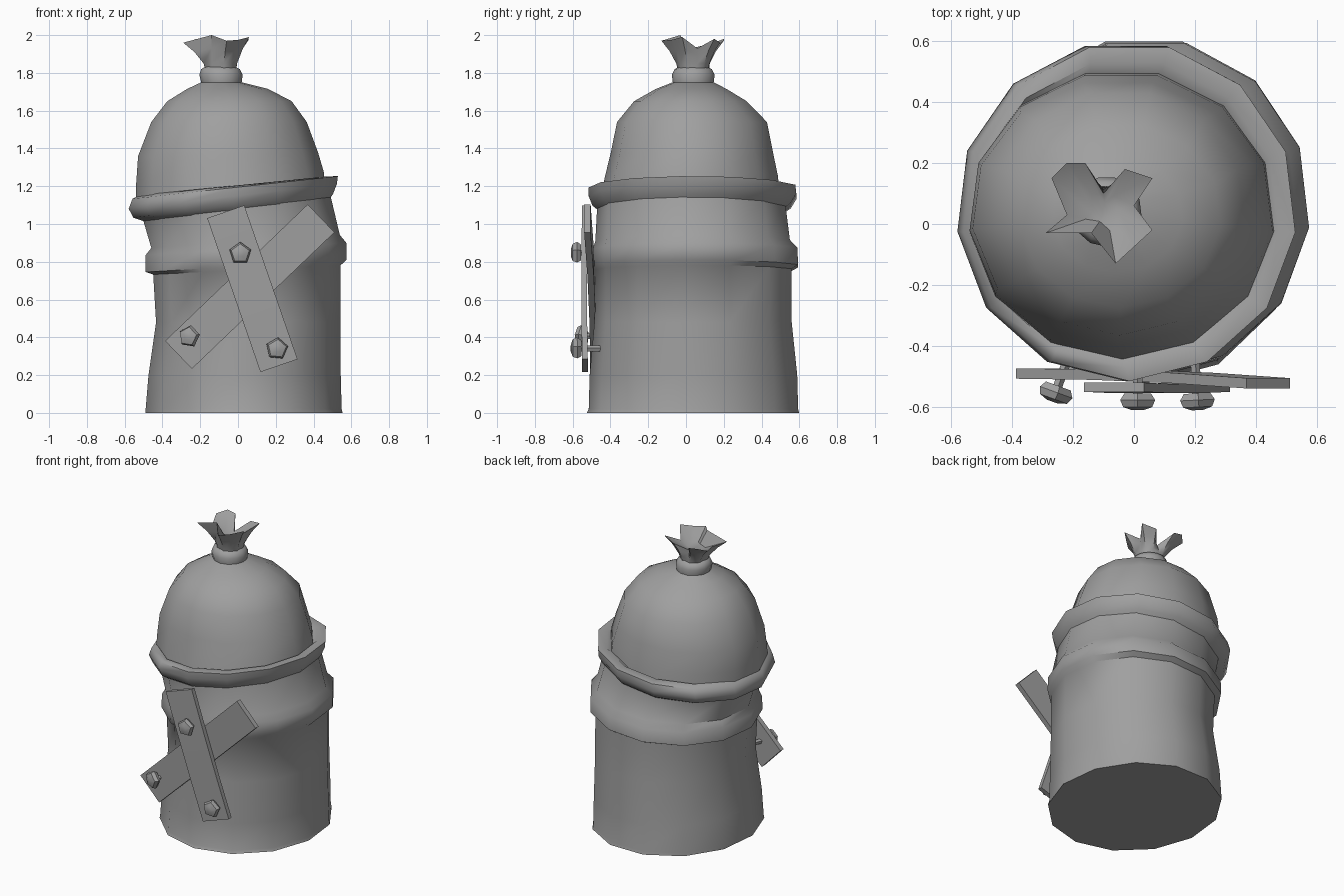
import bpy
import bmesh
from math import sin, cos, pi, radians
from mathutils import Vector, Matrix

default = bpy.data.objects.get("Cube")
if default:
    bpy.data.objects.remove(default, do_unlink=True)

grey = bpy.data.materials.new("clay_grey")
grey.use_nodes = True
grey.diffuse_color = (0.35, 0.35, 0.35, 1)
grey.node_tree.nodes["Principled BSDF"].inputs["Base Color"].default_value = (0.35, 0.35, 0.35, 1)


def finish(name, bm, angle):
    bmesh.ops.recalc_face_normals(bm, faces=bm.faces)
    mesh = bpy.data.meshes.new(name)
    bm.to_mesh(mesh)
    bm.free()
    mesh.materials.append(grey)
    obj = bpy.data.objects.new(name, mesh)
    bpy.context.collection.objects.link(obj)
    bpy.ops.object.select_all(action="DESELECT")
    obj.select_set(True)
    bpy.context.view_layer.objects.active = obj
    bpy.ops.object.shade_smooth_by_angle(angle=radians(angle))
    return obj


def loft(name, rings, angle, cap_start=True, cap_end=True):
    """Skin a list of point rings that all have the same count."""
    bm = bmesh.new()
    loops = [[bm.verts.new(p) for p in ring] for ring in rings]
    n = len(loops[0])
    for a, b in zip(loops, loops[1:]):
        for i in range(n):
            j = (i + 1) % n
            bm.faces.new((a[i], a[j], b[j], b[i]))
    if cap_start:
        bm.faces.new(loops[0])
    if cap_end:
        bm.faces.new(loops[-1])
    return finish(name, bm, angle)


def oval(z, x0, x1, y0, y1, tilt=0, sides=13):
    """Ring that fills the given extents, leaning up towards +x by tilt."""
    ring = []
    for i in range(sides):
        a = -pi / 2 + 2 * pi * i / sides
        x = (x0 + x1) / 2 + (x1 - x0) / 2 * cos(a) * 1.005
        y = (y0 + y1) / 2 + (y1 - y0) / 2 * sin(a)
        ring.append((x, y, z + tilt * x))
    return ring


# Barrel with a leaning waist band
barrel = [
    (0, -.49, .555, -.525, .615), (.02, -.49, .55, -.515, .61),
    (.2, -.475, .545, -.51, .605), (.48, -.435, .545, -.485, .575),
    (.755, -.45, .545, -.485, .575, .05), (.775, -.49, .575, -.5, .61, .06),
    (.865, -.49, .575, -.495, .605, .06), (.905, -.46, .54, -.48, .565, .07),
    (1.1, -.51, .49, -.47, .54, .11),
]
loft("barrel", [oval(*r) for r in barrel], 50)

# Rolled rim, leaning further
rim = [
    (1.07, -.5, .48, -.46, .53, .11), (1.1, -.555, .505, -.495, .57, .12),
    (1.15, -.58, .525, -.515, .6, .12), (1.195, -.56, .53, -.515, .595, .11),
    (1.205, -.52, .475, -.47, .54, .1), (1.17, -.5, .44, -.42, .49, .1),
]
loft("rim", [oval(*r) for r in rim], 55, False, False)

# Rounded sack top and its tied neck
sack = [
    (1.15, -.54, .465, -.45, .51, .08), (1.25, -.54, .455, -.43, .5, .06),
    (1.37, -.53, .425, -.4, .475, .02), (1.54, -.46, .365, -.365, .44),
    (1.65, -.375, .285, -.275, .33), (1.715, -.27, .16, -.16, .22),
    (1.75, -.195, .02, -.07, .15), (1.79, -.205, .025, -.075, .155),
    (1.82, -.195, .01, -.06, .14), (1.835, -.17, -.02, -.035, .11),
]
loft("sack", [oval(*r) for r in sack], 60)

# Flared, crumpled cloth above the tie, with a hollow inside
star = [(-.06, -.13, 1.97), (0, .06, 1.9), (.06, -.02, 1.99), (0, .06, 1.93),
        (.06, .15, 1.98), (-.03, .18, 1.96), (-.1, .1, 1.9), (-.16, .2, 1.97),
        (-.22, .2, 1.98), (-.27, .15, 1.96), (-.22, .03, 1.93),
        (-.29, -.03, 1.96), (-.14, -.03, 2.0)]
star[1] = (0, -.075, 1.975)
centre = Vector((-.09, .04, 1.82))


def shrink(t, z):
    ring = []
    for p in star:
        d = Vector(p) - centre
        flat = Vector((d.x, d.y, 0))
        round_off = flat.normalized() * .085
        q = centre + round_off.lerp(flat, t)
        q.z = z + (p[2] - 1.96) * t
        ring.append(q)
    return ring


loft("tied_cloth", [shrink(0, 1.82), shrink(.1, 1.85), shrink(.5, 1.91),
                    [Vector(p) for p in star],
                    [p.lerp(centre + Vector((0, 0, .06)), .55) for p in shrink(.6, 1.93)]], 45)


# Crossed planks on the front: outline corners as (x, y, z)
def plank(name, start, end, width, thick, bow):
    start, end = Vector(start), Vector(end)
    side = (end - start).cross(Vector((0, 1, 0))).normalized() * width / 2
    deep = Vector((0, thick / 2, 0))
    rings = []
    for t in (0, .33, .67, 1):
        c = start.lerp(end, t) + Vector((0, bow * sin(pi * t), 0))
        rings.append([c - side - deep, c + side - deep, c + side + deep, c - side + deep])
    loft(name, rings, 25)


plank("front_plank", (-.065, -.535, 1.065), (.217, -.535, .25), .208, .03, -.005)
plank("rear_plank", (-.315, -.49, .307), (.44, -.522, 1.03), .205, .034, .008)


# Five-sided bolts: head plus shank running back into the barrel
def bolt(name, x, y, z, yaw, spin):
    profile = [(.016, .13), (.016, 0), (.046, 0), (.06, -.022), (.05, -.045), (.02, -.055)]
    turn = Matrix.Translation((x, y, z)) @ Matrix.Rotation(yaw, 4, "Z")
    rings = []
    for r, depth in profile:
        rings.append([turn @ Vector((r * sin(spin + 2 * pi * i / 5), depth,
                                     r * cos(spin + 2 * pi * i / 5))) for i in range(5)])
    loft(name, rings, 40)


bolt("upper_bolt", .012, -.555, .845, 0, 0)
bolt("lower_right_bolt", -.25, -.53, .405, -.35, .15)
bolt("lower_left_bolt", .205, -.555, .34, .05, .1)
